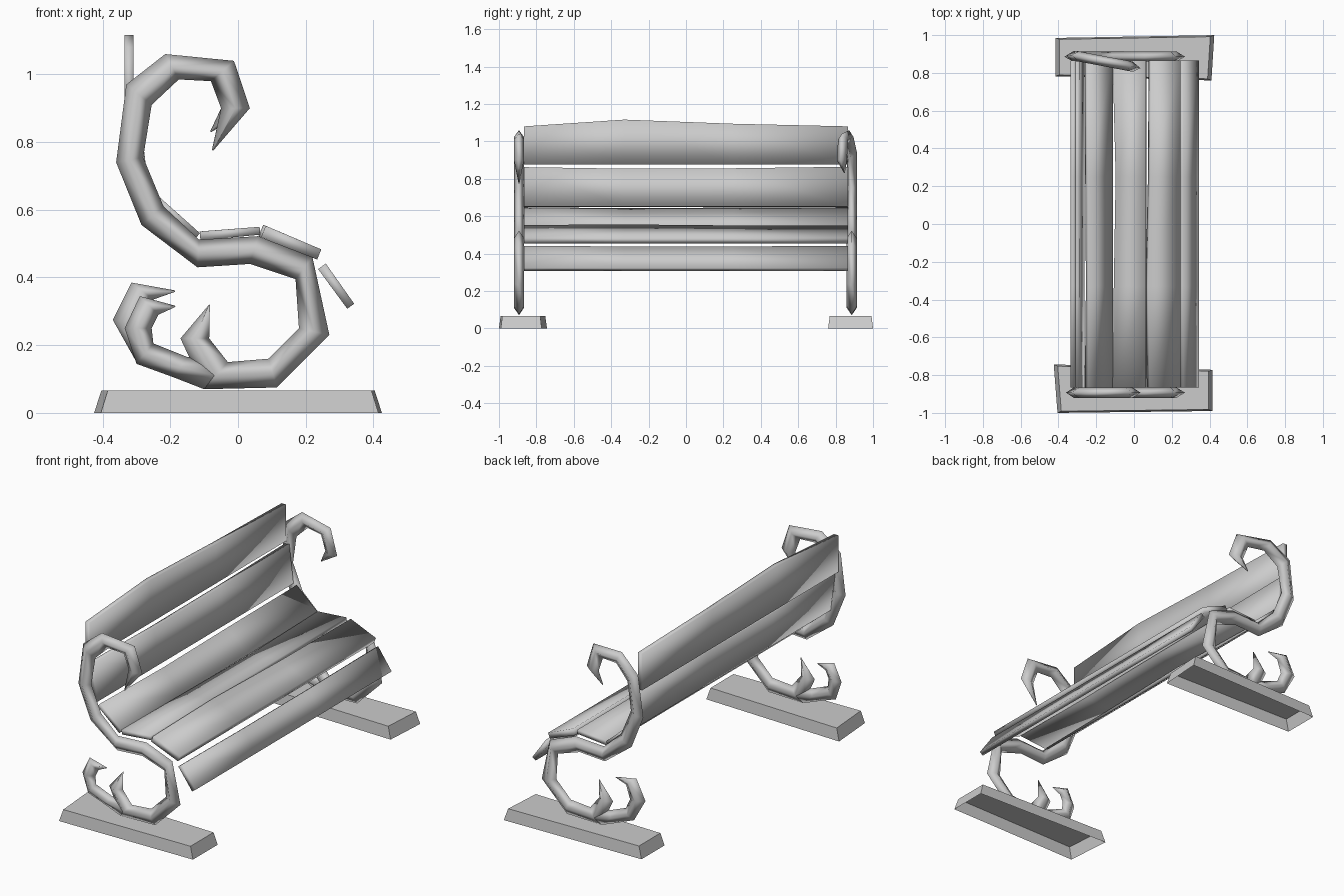
import bpy, bmesh
from mathutils import Vector

if "Cube" in bpy.data.objects:
    bpy.data.objects.remove(bpy.data.objects["Cube"])


def make(name, verts, faces, smooth=True, closed=True):
    me = bpy.data.meshes.new(name)
    me.from_pydata(verts, [], faces)
    bm = bmesh.new()
    bm.from_mesh(me)
    if closed:
        bmesh.ops.recalc_face_normals(bm, faces=bm.faces)
    bm.to_mesh(me)
    bm.free()
    for p in me.polygons:
        p.use_smooth = smooth
    ob = bpy.data.objects.new(name, me)
    bpy.context.collection.objects.link(ob)
    return ob


def loft(name, rings, smooth=True):
    """Skin a list of four-point rings and cap both ends."""
    verts = [v for r in rings for v in r]
    faces = [(0, 1, 2, 3), tuple(len(verts) - 4 + i for i in range(4))]
    for k in range(len(rings) - 1):
        a = 4 * k
        for i in range(4):
            j = (i + 1) % 4
            faces.append((a + i, a + j, a + 4 + j, a + 4 + i))
    return make(name, verts, faces, smooth)


def scroll(name, pairs, y_of, half=0.027):
    """Diamond-section bar between two outlines; y_of bends it sideways."""
    rings = []
    for n, (ax, az, bx, bz) in enumerate(pairs):
        mx, mz = (ax + bx) / 2, (az + bz) / 2
        w = min(1, Vector((ax - bx, az - bz)).length / 0.07)
        h = half * max(w, 0.1)
        y = y_of(mx, mz)
        rings.append([(ax, y_of(ax, az), az), (mx, y - h, mz),
                      (bx, y_of(bx, bz), bz), (mx, y + h, mz)])
    return loft(name, rings)


# S-shaped bar: both outlines from the upper hook down to the lower prong
S = [(0.035, 0.90, -0.05, 0.90), (-0.012, 1.04, -0.08, 0.98),
     (-0.215, 1.06, -0.175, 0.985), (-0.33, 0.97, -0.255, 0.91),
     (-0.36, 0.74, -0.28, 0.755), (-0.285, 0.555, -0.22, 0.61),
     (-0.12, 0.43, -0.115, 0.512), (0.035, 0.44, 0.06, 0.522),
     (0.17, 0.395, 0.22, 0.46), (0.18, 0.25, 0.27, 0.23),
     (0.09, 0.16, 0.115, 0.075), (-0.03, 0.15, -0.10, 0.07),
     (-0.085, 0.22, -0.17, 0.22), (-0.083, 0.32, -0.087, 0.318)]
tip_front = [(-0.073, 0.775, -0.077, 0.777)]
tip_rear = [(-0.078, 0.83, -0.082, 0.832)]

# lower curl, slightly larger on the rear end
start = [(-0.04, 0.15, -0.10, 0.07), (-0.15, 0.165, -0.19, 0.105)]
curl_front = start + [(-0.25, 0.205, -0.30, 0.145), (-0.255, 0.25, -0.335, 0.25),
                      (-0.235, 0.29, -0.29, 0.345), (-0.185, 0.313, -0.187, 0.317)]
curl_rear = start + [(-0.25, 0.205, -0.30, 0.15), (-0.275, 0.26, -0.37, 0.275),
                     (-0.25, 0.335, -0.315, 0.385), (-0.185, 0.358, -0.187, 0.362)]


def y_front(x, z):
    return -0.893


def y_rear(x, z):
    lean = min(1, max(0, (z - 0.7) / 0.12))
    return 0.886 + lean * (0.012 - 0.19 * (x + 0.35))


scroll("front_scroll", tip_front + S, y_front)
scroll("front_curl", curl_front, y_front, 0.025)
scroll("rear_scroll", tip_rear + S, y_rear)
scroll("rear_curl", curl_rear, y_rear, 0.025)


# slats: start edge, end edge, thickness, start-edge growth per station
STATIONS = (-0.865, -0.33, 0.25, 0.865)
SLATS = [
    ("top_back_slat", (-0.322, 1.08), (-0.322, 0.875), 0.028, (0, 0.036, 0.014, 0)),
    ("lower_back_slat", (-0.302, 0.86), (-0.275, 0.65), 0.028, (0.0, -0.008, -0.006, 0.002)),
    ("rear_seat_slat", (-0.252, 0.638), (-0.12, 0.522), 0.026, (0, -0.008, -0.003, 0)),
    ("middle_seat_slat", (-0.112, 0.523), (0.065, 0.538), 0.026, (0, -0.006, -0.016, 0)),
    ("front_seat_slat", (0.075, 0.536), (0.24, 0.468), 0.036, (0.0, 0.008, -0.006, -0.01)),
    ("seat_lip_slat", (0.248, 0.433), (0.333, 0.315), 0.028, (0, -0.004, -0.004, 0)),
]
for name, a, b, t, grow in SLATS:
    a, b = Vector(a), Vector(b)
    d = (b - a).normalized()
    n = Vector((-d.y, d.x)) * t / 2
    rings = []
    for y, g in zip(STATIONS, grow):
        s, e = a - d * g, b
        rings.append([(p.x, y, p.y) for p in (s + n, e + n * 0.9, e - n * 0.9, s - n)])
    loft(name, rings)


# ground pads: tapered boxes open underneath
def pad(name, corners):
    c = sum((Vector(p) for p in corners), Vector((0, 0))) / 4
    top = []
    for p in corners:
        q = Vector(p) - c
        top.append((c.x + q.x * 0.95, c.y + q.y * 0.93, 0.066))
    verts = [(x, y, 0) for x, y in corners] + top
    faces = [(4, 5, 6, 7)] + [(i, (i + 1) % 4, (i + 1) % 4 + 4, i + 4) for i in range(4)]
    return make(name, verts, faces, smooth=False, closed=False)


pad("front_pad", [(-0.405, -1.0), (0.415, -0.99), (0.415, -0.772), (-0.425, -0.743)])
pad("rear_pad", [(-0.415, 0.782), (0.41, 0.76), (0.425, 1.0), (-0.415, 0.985)])
